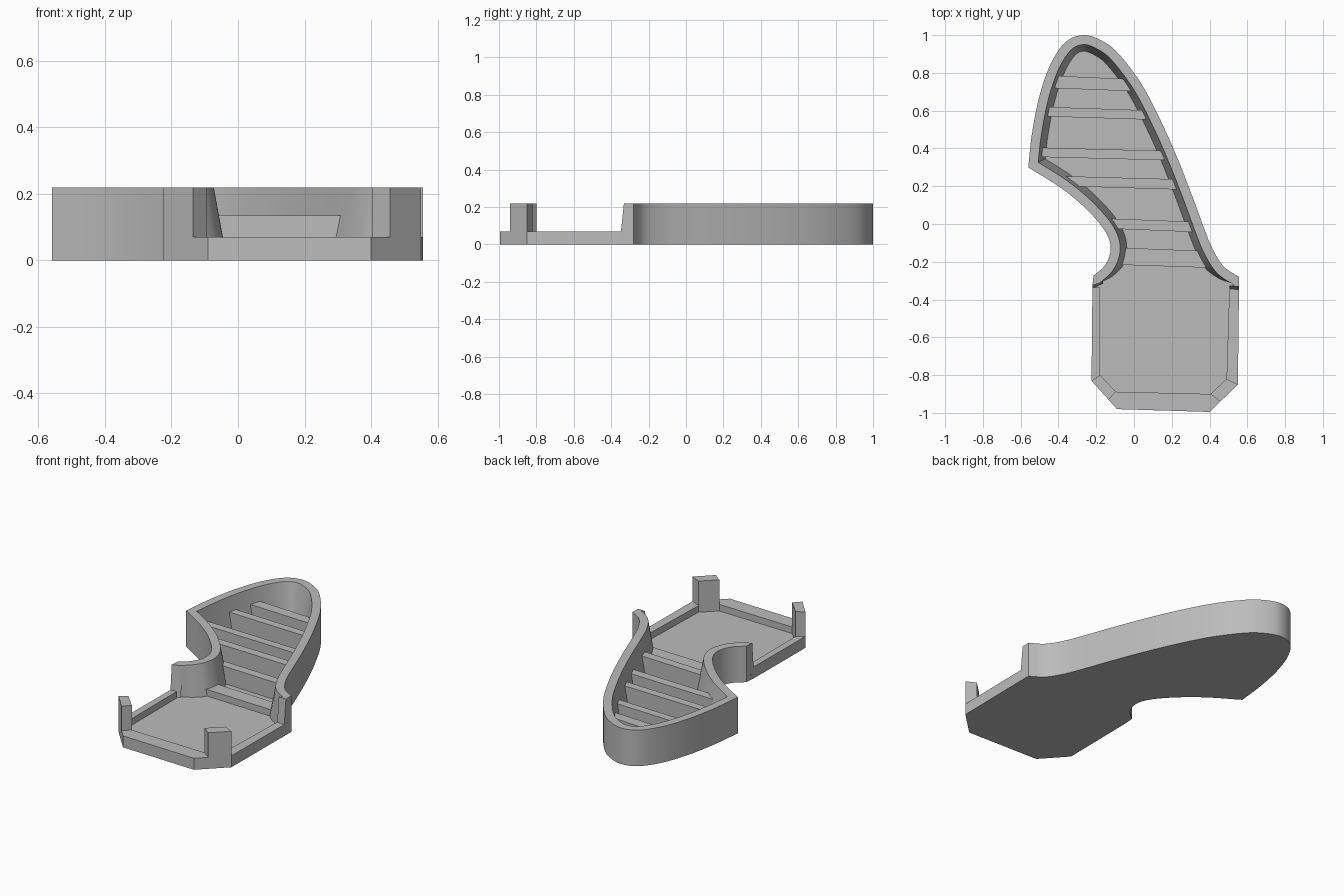
import bpy, bmesh, math
from mathutils import Vector

cube = bpy.data.objects.get("Cube")
if cube:
    bpy.data.objects.remove(cube)

FLOOR, RIM, SLAT, TOP = 0.03, 0.07, 0.135, 0.22

grey = bpy.data.materials.new("light_grey")
grey.use_nodes = True
grey.diffuse_color = (0.5, 0.5, 0.5, 1)
grey.node_tree.nodes["Principled BSDF"].inputs["Base Color"].default_value = (0.5, 0.5, 0.5, 1)


def finish(name, bm):
    bmesh.ops.recalc_face_normals(bm, faces=bm.faces)
    mesh = bpy.data.meshes.new(name)
    bm.to_mesh(mesh)
    bm.free()
    mesh.materials.append(grey)
    obj = bpy.data.objects.new(name, mesh)
    bpy.context.collection.objects.link(obj)
    bpy.ops.object.select_all(action='DESELECT')
    obj.select_set(True)
    bpy.context.view_layer.objects.active = obj
    bpy.ops.object.shade_smooth_by_angle(angle=math.radians(30))
    return obj


def prism(name, points, z0, z1):
    bm = bmesh.new()
    face = bm.faces.new([bm.verts.new((p[0], p[1], z0)) for p in points])
    new = bmesh.ops.extrude_face_region(bm, geom=[face])["geom"]
    verts = [v for v in new if isinstance(v, bmesh.types.BMVert)]
    bmesh.ops.translate(bm, verts=verts, vec=(0, 0, z1 - z0))
    return finish(name, bm)


def loft(name, sections):
    """Skin a run of matching cross-sections and cap both ends."""
    bm = bmesh.new()
    rings = [[bm.verts.new(p) for p in s] for s in sections]
    n = len(rings[0])
    for a, b in zip(rings, rings[1:]):
        for i in range(n):
            j = (i + 1) % n
            bm.faces.new((a[i], a[j], b[j], b[i]))
    bm.faces.new(rings[0])
    bm.faces.new(rings[-1])
    return finish(name, bm)


def spline(points, steps=6):
    """Smooth curve through the points."""
    p = [Vector(q) for q in points]
    p = [2 * p[0] - p[1]] + p + [2 * p[-1] - p[-2]]
    out = []
    for a, b, c, d in zip(p, p[1:], p[2:], p[3:]):
        for k in range(steps):
            t = k / steps
            out.append(0.5 * (2 * b + (c - a) * t + (2 * a - 5 * b + 4 * c - d) * t * t
                              + (3 * b - a - 3 * c + d) * t ** 3))
    return out + [p[-2]]


def inset(path, i, dist):
    """Offset a path point to the left, mitred at corners."""
    a, b = path[max(i - 1, 0)], path[i]
    c = path[min(i + 1, len(path) - 1)]
    dirs = [(q - p).normalized() for p, q in ((a, b), (b, c)) if (q - p).length > 1e-6]
    normals = [Vector((-d.y, d.x)) for d in dirs]
    m = sum(normals, Vector((0, 0))).normalized()
    return b + m * dist / max(m.dot(normals[0]), 0.4)


# Outer edge of the curved tray, from the right end round to the left end
long_side = spline([(0.556, -0.28), (0.475, -0.225), (0.415, -0.13), (0.37, -0.02),
                    (0.30, 0.17), (0.225, 0.36), (0.14, 0.55), (0.04, 0.74),
                    (-0.08, 0.90), (-0.17, 0.97), (-0.265, 1.0), (-0.36, 0.965),
                    (-0.44, 0.85), (-0.50, 0.68), (-0.54, 0.48), (-0.56, 0.30)])
neck = spline([(-0.56, 0.30), (-0.40, 0.20), (-0.28, 0.105), (-0.18, 0.0),
               (-0.132, -0.08), (-0.125, -0.15), (-0.155, -0.22), (-0.215, -0.275)])
path = long_side + neck[1:]

# Platform outlines
platform = [(-0.22, -0.335), (-0.225, -0.83), (-0.09, -0.98),
            (0.40, -0.995), (0.55, -0.85), (0.556, -0.335)]
platform_inner = [(-0.18, -0.335), (-0.18, -0.80), (-0.095, -0.888),
                  (0.405, -0.90), (0.49, -0.82), (0.505, -0.335)]

# Base slab
prism("base", [tuple(p) for p in path] + platform, 0, FLOOR)


# Tray wall, leaning inwards towards the floor
def section(outer, top, foot):
    return [(outer[0], outer[1], FLOOR), (outer[0], outer[1], TOP),
            (top[0], top[1], TOP), (foot[0], foot[1], FLOOR)]


def end_section(outer, inner, lean):
    return [(outer[0], outer[1] - lean, FLOOR), (outer[0], outer[1], TOP),
            (inner[0], inner[1], TOP), (inner[0], inner[1] - lean, FLOOR)]


sections = [end_section((0.556, -0.332), (0.505, -0.327), 0.02)]
for i, p in enumerate(path):
    lean = 0.035 * min(max((p.y + 0.27) / 0.08, 0), 1)
    sections.append(section(p, inset(path, i, 0.05), inset(path, i, 0.05 + lean)))
sections.append(end_section((-0.22, -0.325), (-0.165, -0.30), 0.015))
loft("tray_wall", sections)

# Low rim round the platform
loft("platform_rim", [[(*o, FLOOR), (*o, RIM), (*i, RIM), (*i, FLOOR)]
                      for o, i in zip(platform, platform_inner)])

# Posts on the cut corners
prism("right_post", [(-0.18, -0.80), (-0.095, -0.888), (-0.135, -0.93), (-0.225, -0.83)], RIM, TOP)
prism("left_post", [(0.49, -0.82), (0.55, -0.85), (0.457, -0.94), (0.405, -0.90)], RIM, TOP)


# Cross slats, reaching into the wall at each end
def span(y):
    xs = []
    for a, b in zip(path, path[1:]):
        if (a.y - y) * (b.y - y) <= 0 and abs(a.y - b.y) > 1e-6:
            xs.append(a.x + (b.x - a.x) * (y - a.y) / (b.y - a.y))
    return min(xs) + 0.045, max(xs) - 0.045


def slat(name, back, front, top):
    corners = []
    for y in (back, front):
        tilt = 0.018
        corners.append(((span(y)[0], y), (span(y - tilt)[1], y - tilt)))
    (bl, br), (fl, fr) = corners
    prism(name, [bl, fl, fr, br], FLOOR, top)


for n, (back, front) in enumerate([(0.785, 0.72), (0.62, 0.57), (0.405, 0.355),
                                   (0.255, 0.20), (0.03, -0.025)]):
    slat(f"slat_{n + 1}", back, front, SLAT)
slat("threshold", -0.125, -0.215, RIM)
